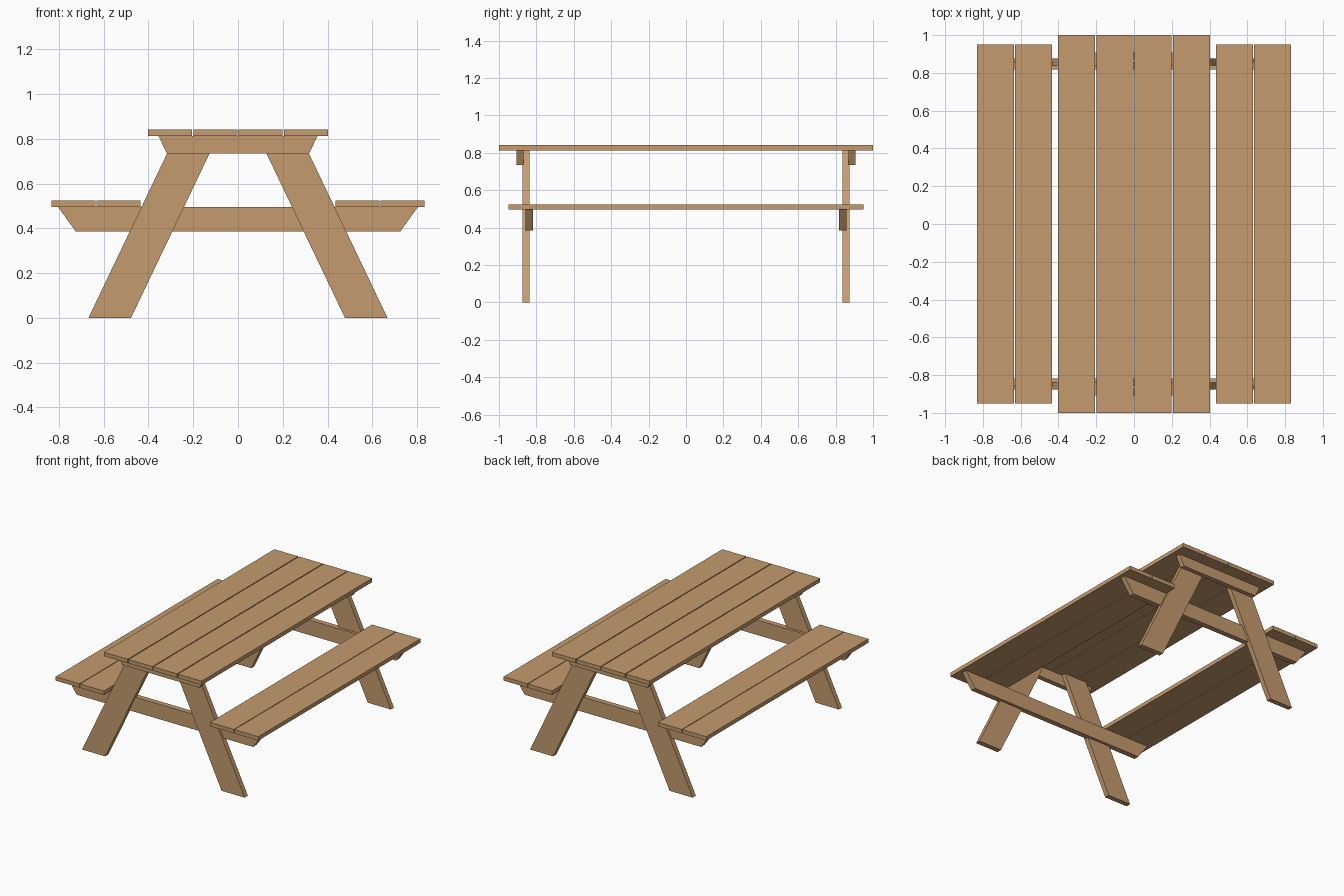
import bpy

if "Cube" in bpy.data.objects:
    bpy.data.objects.remove(bpy.data.objects["Cube"])

wood = bpy.data.materials.new("light brown wood")
wood.diffuse_color = (0.56, 0.33, 0.155, 1)
wood.use_nodes = True
wood.node_tree.nodes["Principled BSDF"].inputs["Base Color"].default_value = wood.diffuse_color


def plank(name, profile, y0, y1):
    """Extrude an x/z outline along y, with outward-facing sides."""
    n = len(profile)
    area = sum(profile[i][0] * profile[(i + 1) % n][1]
               - profile[(i + 1) % n][0] * profile[i][1] for i in range(n))
    if area < 0:
        profile = profile[::-1]
    verts = [(x, y0, z) for x, z in profile] + [(x, y1, z) for x, z in profile]
    faces = [tuple(range(n)), tuple(range(2 * n - 1, n - 1, -1))]
    faces += [(i, i + n, (i + 1) % n + n, (i + 1) % n) for i in range(n)]
    mesh = bpy.data.meshes.new(name)
    mesh.from_pydata(verts, [], faces)
    mesh.materials.append(wood)
    obj = bpy.data.objects.new(name, mesh)
    bpy.context.collection.objects.link(obj)


def board(name, x0, x1, z0, z1, half_len):
    plank(name, [(x0, z0), (x1, z0), (x1, z1), (x0, z1)], -half_len, half_len)


# Table top: four boards with narrow gaps
for i in range(4):
    x = (i - 1.5) * 0.2025
    board("table_top_board", x - 0.098, x + 0.098, 0.812, 0.841, 1.0)

# Benches: two boards on each side
for side in (-1, 1):
    for c in (0.533, 0.734):
        x = side * c
        board("seat_board", x - 0.098, x + 0.098, 0.496, 0.525, 0.95)

# End frames, front and back
for end in (-1, 1):
    def span(a, b):
        return sorted((end * a, end * b))

    # Slanted legs
    for side in (-1, 1):
        leg = [(0.668, 0), (0.478, 0), (0.09, 0.812), (0.28, 0.812)]
        plank("leg", [(side * x, z) for x, z in leg], *span(0.838, 0.875))
    # Cleat under the table top
    plank("top_support", [(-0.317, 0.734), (0.317, 0.734),
                          (0.355, 0.812), (-0.355, 0.812)], *span(0.870, 0.907))
    # Beam carrying the benches
    plank("seat_support", [(-0.724, 0.385), (0.724, 0.385),
                           (0.804, 0.496), (-0.804, 0.496)], *span(0.818, 0.858))
